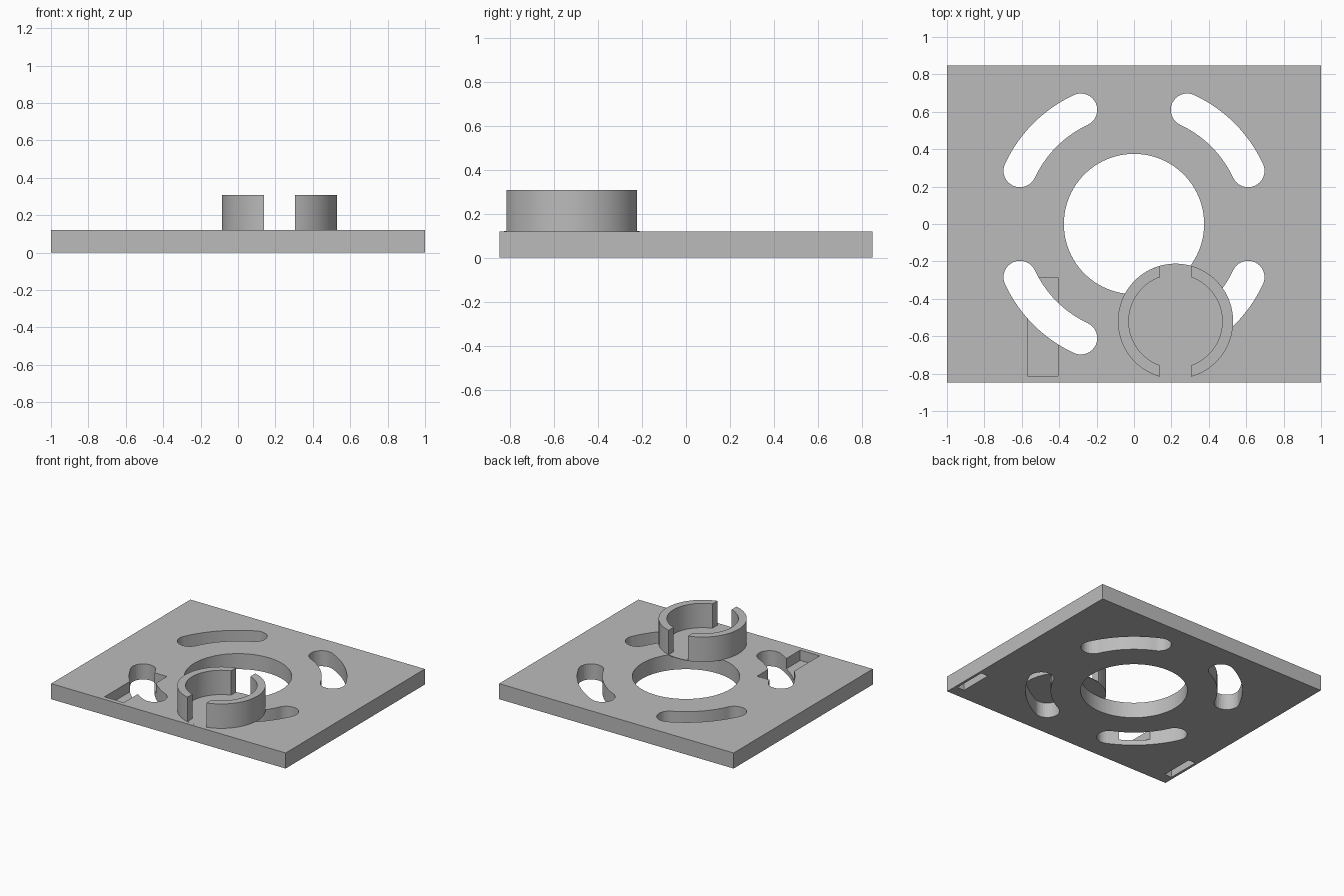
import bpy, bmesh
from math import cos, sin, acos, pi, radians

old = bpy.data.objects.get("Cube")
if old:
    bpy.data.objects.remove(old, do_unlink=True)

grey = bpy.data.materials.new("plain grey")
grey.use_nodes = True
COLOR = (0.5, 0.5, 0.5, 1)
grey.diffuse_color = COLOR
grey.node_tree.nodes["Principled BSDF"].inputs["Base Color"].default_value = COLOR

THICK = 0.12


def arc(cx, cy, r, a0, a1, n):
    return [(cx + r * cos(a0 + (a1 - a0) * i / n),
             cy + r * sin(a0 + (a1 - a0) * i / n)) for i in range(n + 1)]


def prism(name, outline, z0, z1):
    """Extrude a flat outline from z0 to z1."""
    bm = bmesh.new()
    face = bm.faces.new([bm.verts.new((x, y, z0)) for x, y in outline])
    top = bmesh.ops.extrude_face_region(bm, geom=[face])["geom"]
    bmesh.ops.translate(bm, vec=(0, 0, z1 - z0),
                        verts=[v for v in top if isinstance(v, bmesh.types.BMVert)])
    bmesh.ops.recalc_face_normals(bm, faces=bm.faces)
    mesh = bpy.data.meshes.new(name)
    bm.to_mesh(mesh)
    bm.free()
    mesh.materials.append(grey)
    obj = bpy.data.objects.new(name, mesh)
    bpy.context.collection.objects.link(obj)
    return obj


def rect(x0, x1, y0, y1):
    return [(x0, y0), (x1, y0), (x1, y1), (x0, y1)]


def circle(cx, cy, r, n=96):
    return arc(cx, cy, r, 0, 2 * pi, n)[:-1]


def curved_slot(mid):
    """Outline of an arc-shaped slot with round ends."""
    r, w, half = 0.673, 0.088, radians(20)
    a, b = mid - half, mid + half
    pts = arc(0, 0, r + w, a, b, 14)
    pts += arc(r * cos(b), r * sin(b), w, b, b + pi, 16)[1:-1]
    pts += arc(0, 0, r - w, b, a, 14)
    pts += arc(r * cos(a), r * sin(a), w, a + pi, a + 2 * pi, 16)[1:-1]
    return pts


# Base plate and everything cut out of it
plate = prism("base_plate", rect(-1, 1, -0.848, 0.848), 0, THICK)
cutters = [prism("centre_hole_cutter", circle(0, 0, 0.375), -0.1, 0.3)]
for i in range(4):
    cutters.append(prism("slot_cutter", curved_slot(pi / 4 + i * pi / 2), -0.1, 0.3))
cutters.append(prism("pocket_cutter", rect(-0.57, -0.405, -0.813, -0.287), 0.04, 0.3))
for s in (-1, 1):
    x0, x1 = sorted((s * 0.92, s * 0.98))
    cutters.append(prism("underside_recess_cutter", rect(x0, x1, -0.76, -0.5), -0.1, 0.08))

bpy.context.view_layer.objects.active = plate
for cutter in cutters:
    cutter.hide_render = True
    mod = plate.modifiers.new("cut", "BOOLEAN")
    mod.operation = "DIFFERENCE"
    mod.solver = "EXACT"
    mod.object = cutter
    bpy.ops.object.modifier_apply(modifier=mod.name)
for cutter in cutters:
    bpy.data.objects.remove(cutter, do_unlink=True)

# Split ring holder standing on a thin disc
CX, CY, R_OUT, R_IN, GAP = 0.222, -0.52, 0.308, 0.25, 0.082
prism("holder_floor", circle(CX, CY, R_OUT), THICK - 0.004, THICK + 0.0005)
for name, turn in (("holder_left", 0), ("holder_right", pi)):
    a, b = acos(GAP / R_OUT), acos(GAP / R_IN)
    a, b = pi / 2 - (pi / 2 - a), pi / 2 - (pi / 2 - b)
    outline = arc(CX, CY, R_OUT, turn - a, turn + a, 40) + arc(CX, CY, R_IN, turn + b, turn - b, 40)
    half = prism(name, outline, THICK, 0.308)
    bpy.ops.object.select_all(action="DESELECT")
    half.select_set(True)
    bpy.context.view_layer.objects.active = half
    bpy.ops.object.shade_smooth_by_angle(angle=radians(30))
